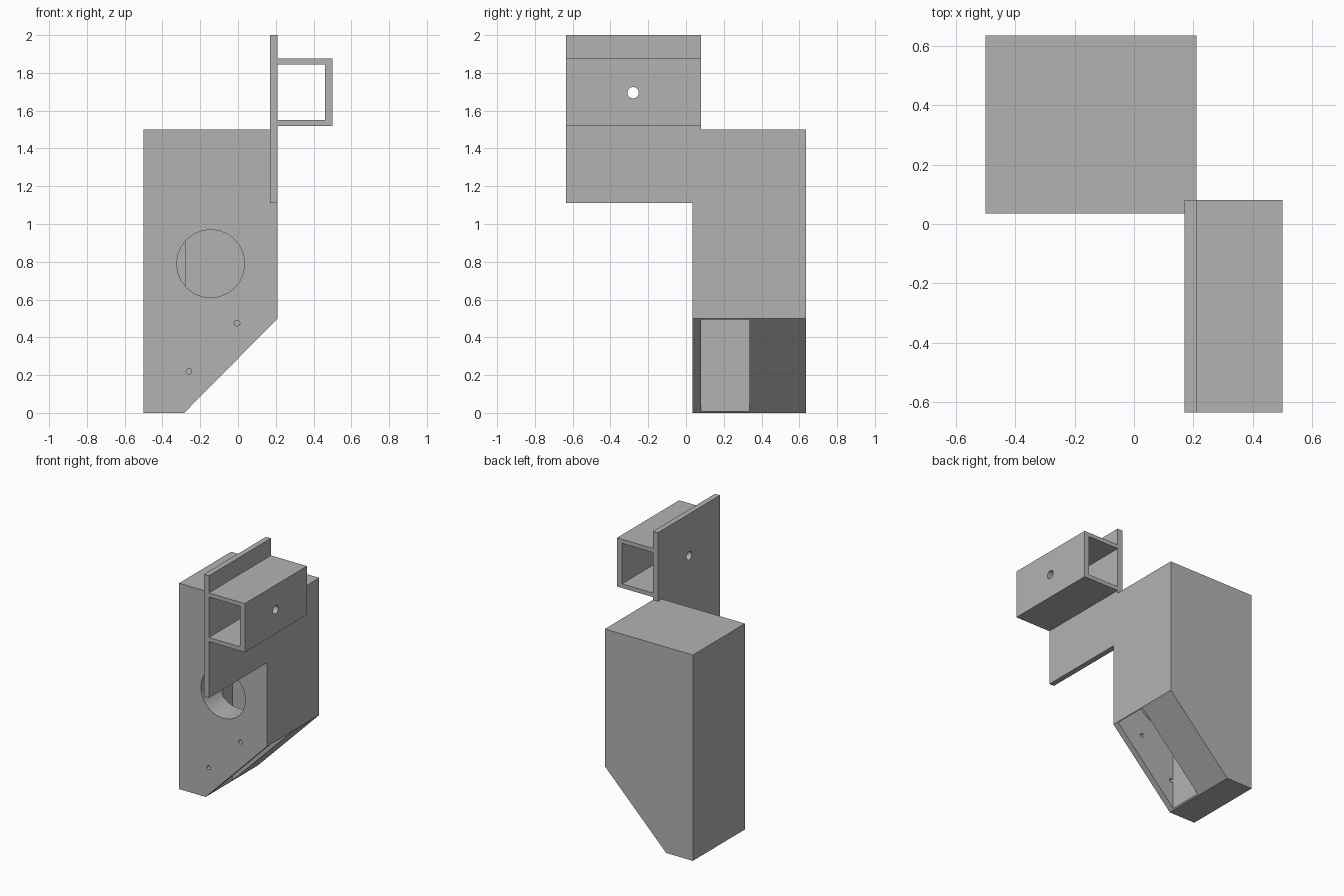
import bpy, bmesh, math
from mathutils import Matrix, Vector

cube = bpy.data.objects.get("Cube")
if cube:
    bpy.data.objects.remove(cube, do_unlink=True)

grey = bpy.data.materials.new("plain grey")
grey.use_nodes = True
grey.diffuse_color = (0.45, 0.45, 0.45, 1)
grey.node_tree.nodes["Principled BSDF"].inputs["Base Color"].default_value = (0.45, 0.45, 0.45, 1)


def make_object(name, bm):
    bmesh.ops.recalc_face_normals(bm, faces=bm.faces)
    mesh = bpy.data.meshes.new(name)
    bm.to_mesh(mesh)
    bm.free()
    mesh.materials.append(grey)
    obj = bpy.data.objects.new(name, mesh)
    bpy.context.collection.objects.link(obj)
    return obj


def extrude_profile(name, points, y0, y1):
    """Extrude an x-z outline from y0 to y1."""
    bm = bmesh.new()
    face = bm.faces.new([bm.verts.new((x, y0, z)) for x, z in points])
    out = bmesh.ops.extrude_face_region(bm, geom=[face])
    moved = [v for v in out["geom"] if isinstance(v, bmesh.types.BMVert)]
    bmesh.ops.translate(bm, verts=moved, vec=(0, y1 - y0, 0))
    return make_object(name, bm)


def box(name, x0, x1, y0, y1, z0, z1):
    return extrude_profile(name, [(x0, z0), (x1, z0), (x1, z1), (x0, z1)], y0, y1)


def rod(name, radius, start, end, sides=24):
    """Cylinder between two points."""
    start, end = Vector(start), Vector(end)
    axis = end - start
    turn = axis.to_track_quat('Z', 'Y').to_matrix().to_4x4()
    bm = bmesh.new()
    bmesh.ops.create_cone(bm, cap_ends=True, segments=sides, radius1=radius, radius2=radius,
                          depth=axis.length,
                          matrix=Matrix.Translation((start + end) / 2) @ turn)
    return make_object(name, bm)


def combine(target, tool, operation):
    """Apply a boolean and discard the tool."""
    mod = target.modifiers.new("shape", 'BOOLEAN')
    mod.operation = operation
    mod.solver = 'EXACT'
    mod.object = tool
    bpy.context.view_layer.objects.active = target
    bpy.ops.object.modifier_apply(modifier=mod.name)
    bpy.data.objects.remove(tool, do_unlink=True)


# Housing with a sloped underside
housing = extrude_profile("housing", [(-0.5, 0), (-0.285, 0), (0.21, 0.5), (0.21, 1.5), (-0.5, 1.5)],
                          0.035, 0.635)

# Deep pocket opening through the slope
combine(housing, box("pocket", -0.277, 0.205, 0.08, 0.335, -0.2, 1.1), 'DIFFERENCE')

# Round port with a short inner sleeve
px, pz = -0.145, 0.79
combine(housing, rod("sleeve", 0.188, (px, 0.06, pz), (px, 0.22, pz)), 'UNION')
combine(housing, rod("port", 0.18, (px, -0.1, pz), (px, 0.225, pz)), 'DIFFERENCE')

# Screw holes in the front wall
for x, z in [(-0.26, 0.22), (-0.005, 0.475)]:
    combine(housing, rod("screw_hole", 0.015, (x, -0.1, z), (x, 0.1, z), 16), 'DIFFERENCE')

# Upright mounting plate and the channel fixed to it
plate = box("mounting_plate", 0.17, 0.21, -0.635, 0.08, 1.11, 2)
channel = extrude_profile("mounting_channel",
                          [(0.21, 1.52), (0.5, 1.52), (0.5, 1.875), (0.21, 1.875),
                           (0.21, 1.845), (0.46, 1.845), (0.46, 1.55), (0.21, 1.55)],
                          -0.635, 0.08)

# Cross hole through both
for part in (plate, channel):
    combine(part, rod("cross_hole", 0.03, (0, -0.28, 1.695), (0.7, -0.28, 1.695)), 'DIFFERENCE')

# Smooth the round walls, keep the edges crisp
for part in (housing, plate, channel):
    bpy.ops.object.select_all(action='DESELECT')
    part.select_set(True)
    bpy.context.view_layer.objects.active = part
    bpy.ops.object.shade_smooth_by_angle(angle=math.radians(30))
